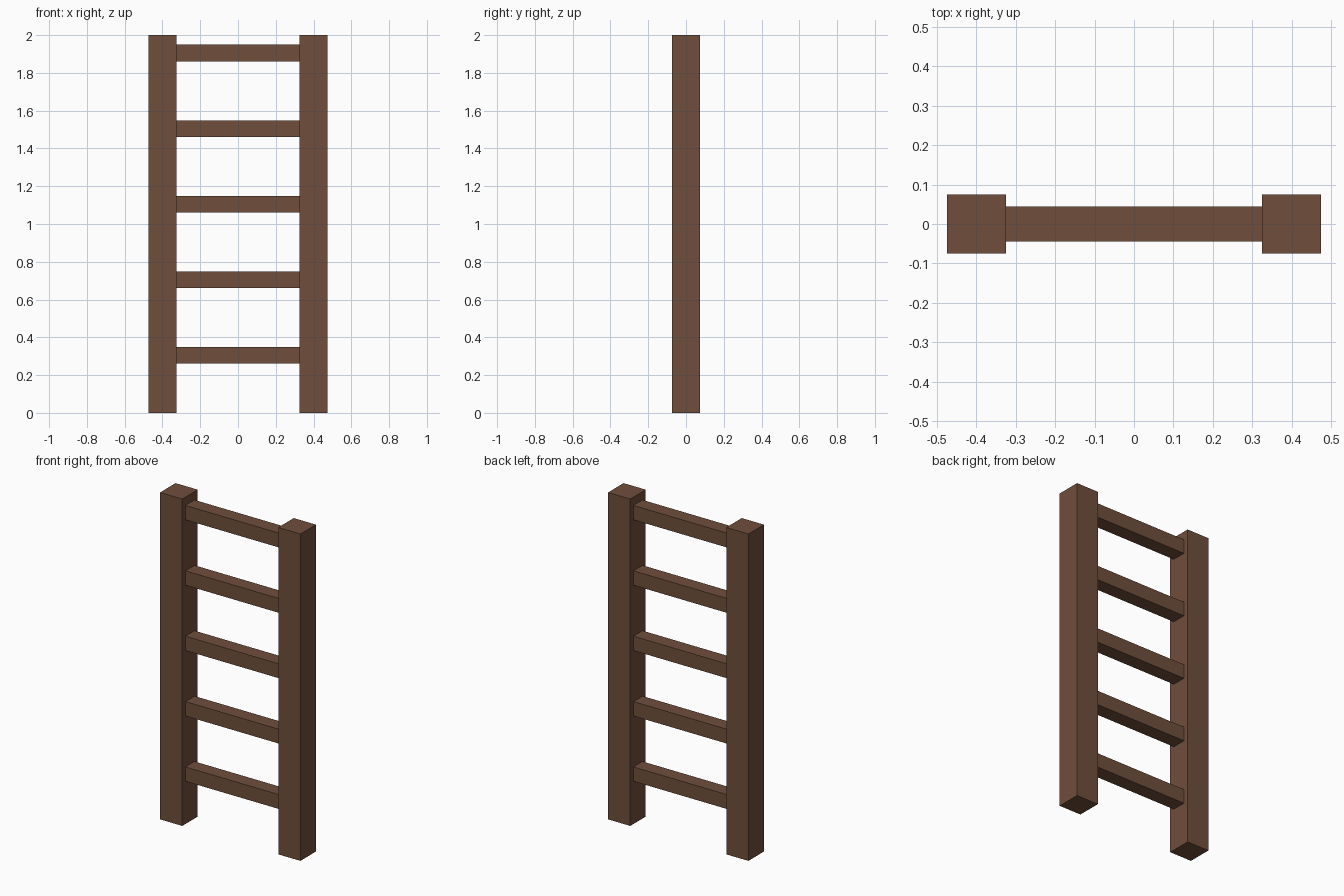
import bpy

cube = bpy.data.objects.get("Cube")
if cube:
    bpy.data.objects.remove(cube, do_unlink=True)

# Brown wood
wood = bpy.data.materials.new("brown_wood")
wood.use_nodes = True
colour = (0.162, 0.077, 0.045, 1)
wood.diffuse_color = colour
wood.node_tree.nodes["Principled BSDF"].inputs["Base Color"].default_value = colour


def beam(name, centre, size):
    bpy.ops.mesh.primitive_cube_add(size=1, location=centre)
    obj = bpy.context.object
    obj.name = name
    obj.scale = size
    bpy.ops.object.transform_apply(location=False, rotation=False, scale=True)
    obj.data.materials.append(wood)
    return obj


# Upright posts
POST = 0.15
POST_X = 0.4
for side, sign in (("left", 1), ("right", -1)):
    beam(f"{side}_post", (sign * POST_X, 0, 1), (POST, POST, 2))

# Evenly spaced rungs between the inner faces of the posts
RUNG = 0.088
for i in range(5):
    beam(f"rung_{i + 1}", (0, 0, 0.305 + 0.4 * i), (2 * POST_X - POST, RUNG, RUNG))
